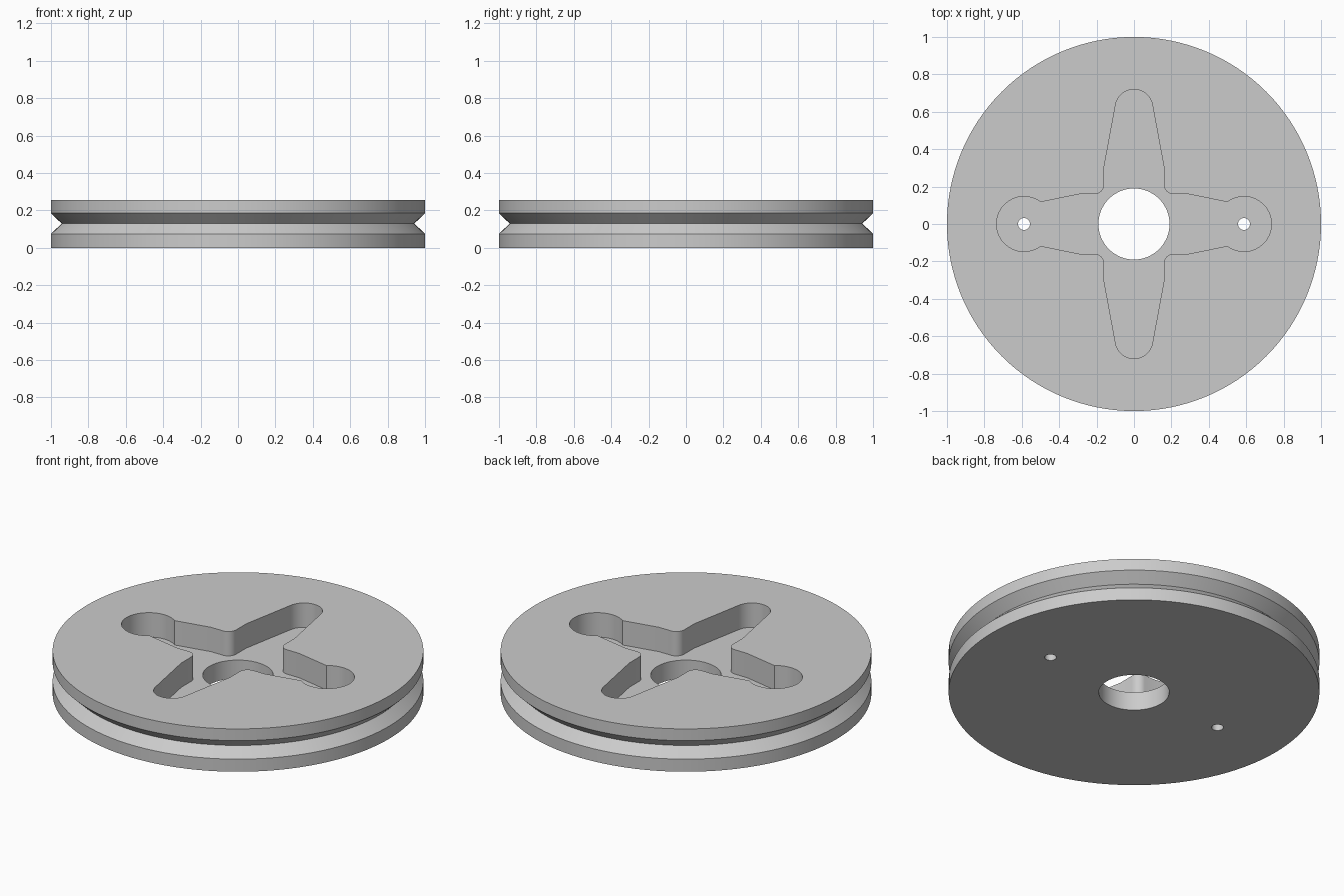
import bpy
import bmesh
from math import cos, sin, radians, pi

cube = bpy.data.objects.get("Cube")
if cube:
    bpy.data.objects.remove(cube, do_unlink=True)

HEIGHT = 0.255
POCKET_FLOOR = 0.11

grey = bpy.data.materials.new("plain grey")
grey.use_nodes = True
colour = (0.6, 0.6, 0.6, 1)
grey.diffuse_color = colour
grey.node_tree.nodes["Principled BSDF"].inputs["Base Color"].default_value = colour


def make_object(name, bm):
    bmesh.ops.recalc_face_normals(bm, faces=bm.faces)
    mesh = bpy.data.meshes.new(name)
    bm.to_mesh(mesh)
    bm.free()
    mesh.materials.append(grey)
    obj = bpy.data.objects.new(name, mesh)
    bpy.context.collection.objects.link(obj)
    return obj


def arc(cx, cy, r, start, end, steps):
    angles = [radians(start + (end - start) * i / steps) for i in range(steps + 1)]
    return [(cx + r * cos(a), cy + r * sin(a)) for a in angles]


def circle(cx, cy, r, steps):
    return arc(cx, cy, r, 0, 360, steps)[:-1]


def prism(name, outline, bottom, top):
    bm = bmesh.new()
    face = bm.faces.new([bm.verts.new((x, y, bottom)) for x, y in outline])
    grown = bmesh.ops.extrude_face_region(bm, geom=[face], use_keep_orig=True)
    verts = [v for v in grown["geom"] if isinstance(v, bmesh.types.BMVert)]
    bmesh.ops.translate(bm, verts=verts, vec=(0, 0, top - bottom))
    return make_object(name, bm)


def lathe(name, profile, steps):
    bm = bmesh.new()
    rings = [[bm.verts.new((x, y, z)) for x, y in circle(0, 0, r, steps)]
             for r, z in profile]
    for low, high in zip(rings, rings[1:]):
        for i in range(steps):
            j = (i + 1) % steps
            bm.faces.new((low[i], low[j], high[j], high[i]))
    bm.faces.new(rings[0])
    bm.faces.new(rings[-1])
    return make_object(name, bm)


def cut(target, cutter):
    mod = target.modifiers.new("cut", "BOOLEAN")
    mod.operation = "DIFFERENCE"
    mod.solver = "EXACT"
    mod.object = cutter
    bpy.context.view_layer.objects.active = target
    bpy.ops.object.modifier_apply(modifier=mod.name)
    bpy.data.objects.remove(cutter, do_unlink=True)


# Grooved wheel
wheel = lathe("pulley_wheel",
              [(1, 0), (1, 0.075), (0.943, 0.13), (1, 0.185), (1, HEIGHT)], 128)

# Cross-shaped pocket: one quarter of the outline, mirrored twice
quarter = (arc(0.588, 0, 0.147, 0, 127, 20)
           + [(0.29, 0.16)]
           + arc(0.21, 0.21, 0.05, 270, 180, 8)
           + [(0.16, 0.305)]
           + arc(0, 0.62, 0.1, 9, 90, 12))
half = quarter + [(-x, y) for x, y in reversed(quarter[:-1])]
outline = half + [(x, -y) for x, y in reversed(half[1:-1])]
cut(wheel, prism("pocket_cutter", outline, POCKET_FLOOR, HEIGHT + 0.1))

# Central bore and two screw holes
cut(wheel, prism("bore_cutter", circle(0, 0, 0.19, 64), -0.1, HEIGHT + 0.1))
for side in (-1, 1):
    cut(wheel, prism("hole_cutter", circle(side * 0.588, 0, 0.032, 24), -0.1, HEIGHT + 0.1))

# Smooth curved walls, crisp edges
bpy.ops.object.select_all(action="DESELECT")
wheel.select_set(True)
bpy.context.view_layer.objects.active = wheel
bpy.ops.object.shade_smooth_by_angle(angle=pi / 6)
